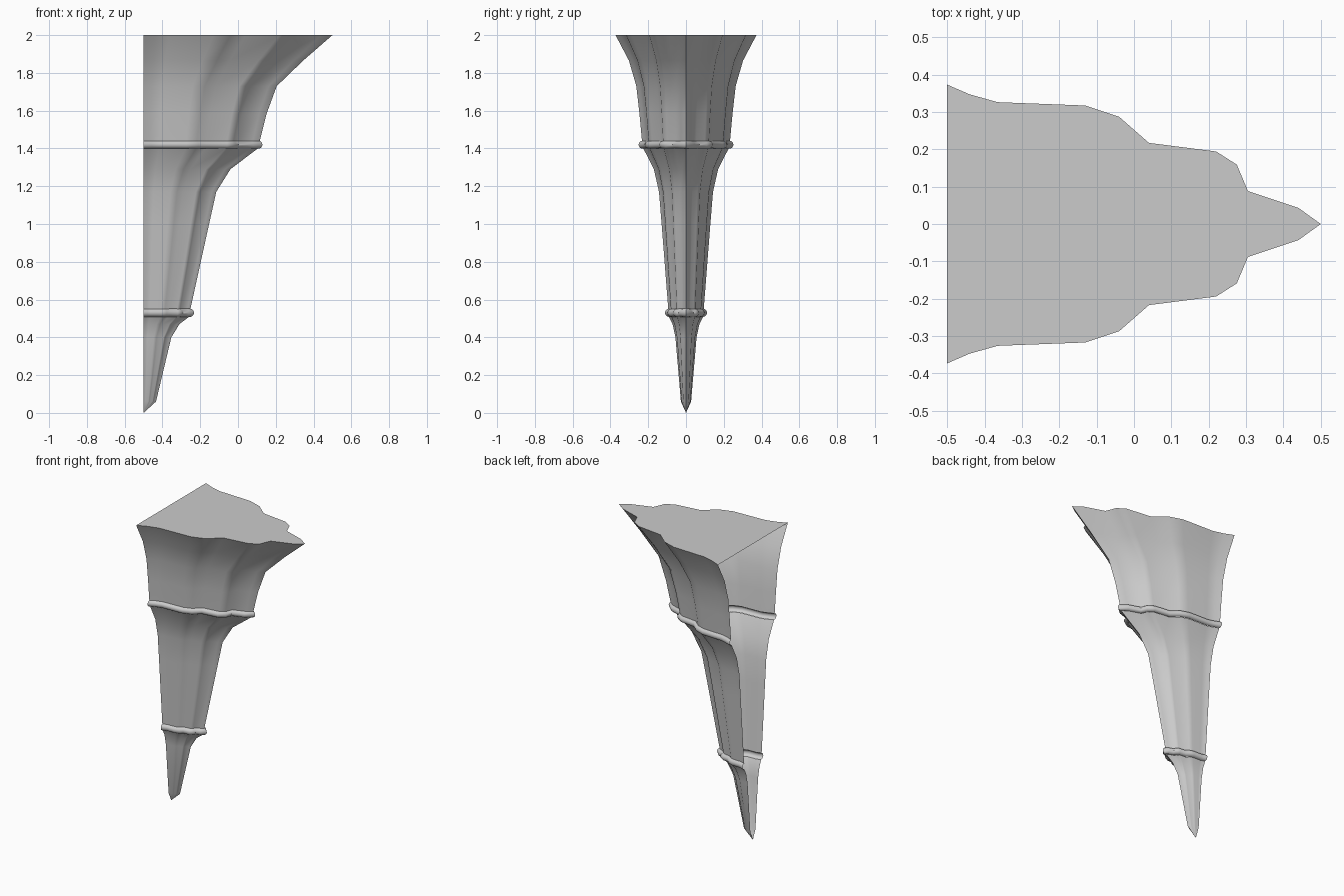
import bpy, bmesh, math
from mathutils import Vector

if "Cube" in bpy.data.objects:
    bpy.data.objects.remove(bpy.data.objects["Cube"])

# Half outline of the top, measured from the wall (x depth, y half width)
HALF = [(0, .373), (.06, .347), (.135, .326), (.37, .317), (.46, .287), (.54, .217),
        (.72, .194), (.775, .159), (.805, .088), (.94, .043), (1, 0)]
OUTLINE = HALF + [(x, -y) for x, y in reversed(HALF[:-1])]
WALL_X = -0.5


def ring(z, depth, half_width, swell=0.0):
    """Scaled outline at height z, optionally pushed outward by swell."""
    pts = [Vector((x * depth, y / .373 * half_width)) for x, y in OUTLINE]
    out = []
    for i, p in enumerate(pts):
        d = pts[min(i + 1, len(pts) - 1)] - pts[max(i - 1, 0)]
        n = Vector((-d.y, d.x))
        if i in (0, len(pts) - 1):
            n.x = 0
        n.normalize()
        q = p + n * swell
        out.append((WALL_X + max(q.x, 0), q.y, z))
    return out


def shell(name, rings, cap_top=False, point=None):
    """Loft the rings (top to bottom) into a shell that is open on the wall side."""
    bm = bmesh.new()
    rows = [[bm.verts.new(c) for c in r] for r in rings]
    for a, b in zip(rows, rows[1:]):
        for i in range(len(a) - 1):
            bm.faces.new((a[i], a[i + 1], b[i + 1], b[i]))
    if point:
        tip = bm.verts.new(point)
        for a, b in zip(rows[-1], rows[-1][1:]):
            bm.faces.new((a, b, tip))
    if cap_top:
        bm.faces.new(list(reversed(rows[0])))
    me = bpy.data.meshes.new(name)
    bm.to_mesh(me)
    bm.free()
    ob = bpy.data.objects.new(name, me)
    bpy.context.collection.objects.link(ob)
    bpy.ops.object.select_all(action='DESELECT')
    ob.select_set(True)
    bpy.context.view_layer.objects.active = ob
    bpy.ops.object.shade_smooth_by_angle(angle=math.radians(50))
    return ob


def band(name, z, depth, half_width, r):
    """Half-round moulding following the outline."""
    steps = [math.pi * k / 8 for k in range(9)]
    return shell(name, [ring(z + r * math.cos(a), depth, half_width, r * math.sin(a))
                        for a in steps])


# Three flared tiers
shell("upper_tier", [ring(2.0, 1.0, .373), ring(1.865, .845, .302), ring(1.73, .705, .263),
                     ring(1.58, .65, .246), ring(1.44, .615, .233)], cap_top=True)
shell("middle_tier", [ring(1.40, .605, .226), ring(1.29, .46, .17), ring(1.17, .385, .143),
                      ring(1.0, .347, .129), ring(.55, .248, .094)])
shell("lower_tier", [ring(.508, .24, .09), ring(.47, .19, .071), ring(.40, .147, .056),
                     ring(.06, .066, .027)], point=(WALL_X, 0, 0))

# Rounded mouldings between the tiers
band("upper_band", 1.42, .608, .23, .021)
band("lower_band", .53, .245, .089, .022)
